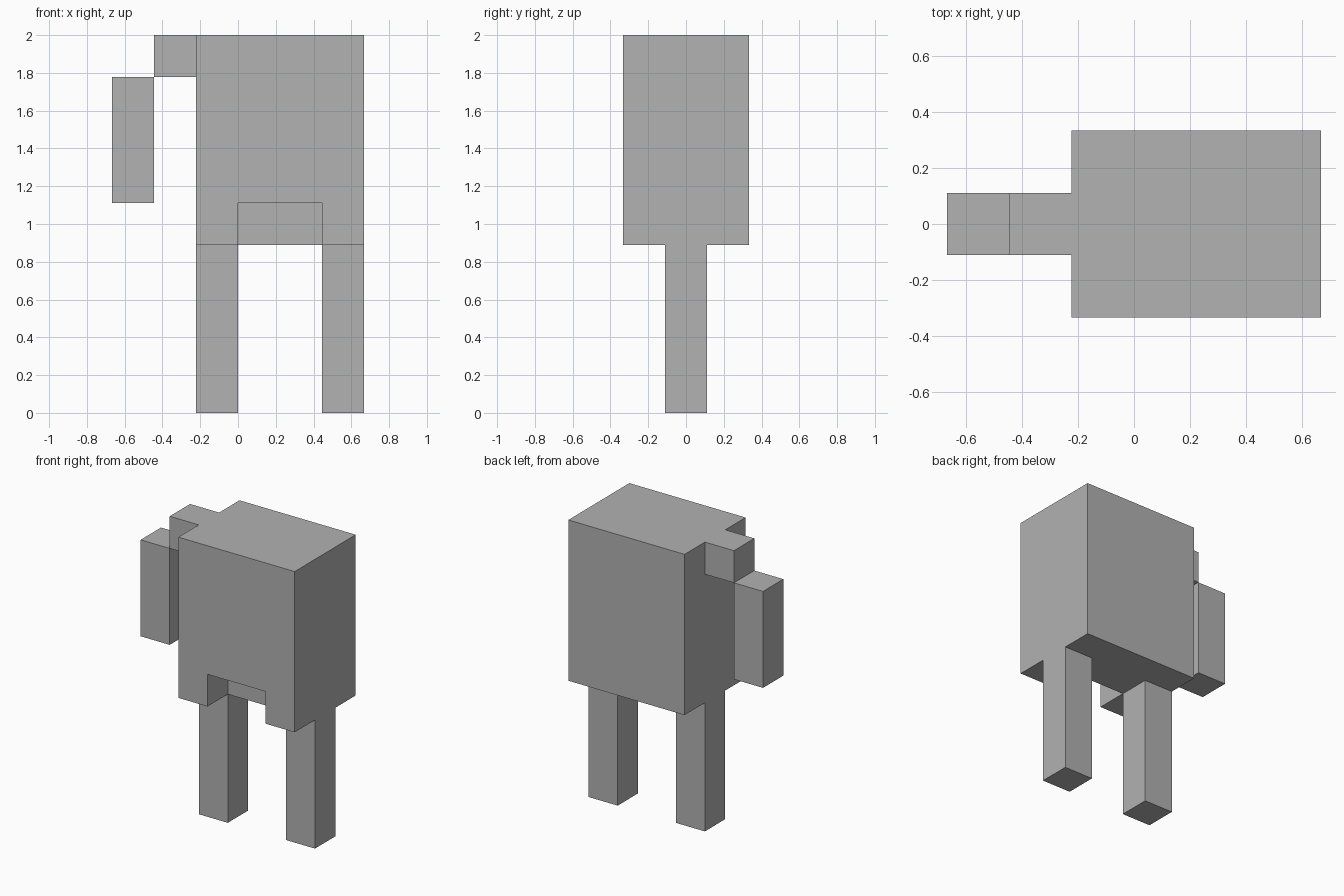
import bpy
from mathutils import Vector

if "Cube" in bpy.data.objects:
    bpy.data.objects.remove(bpy.data.objects["Cube"], do_unlink=True)

U = 2 / 9  # one block unit: the figure is nine units tall

grey = bpy.data.materials.new("plain_grey")
grey.use_nodes = True
colour = (0.445, 0.445, 0.445, 1)
grey.diffuse_color = colour
for node in grey.node_tree.nodes:
    if node.type == 'BSDF_PRINCIPLED':
        node.inputs["Base Color"].default_value = colour


def block(name, low, high):
    """Box between two corners given in block units."""
    low, high = Vector(low) * U, Vector(high) * U
    bpy.ops.mesh.primitive_cube_add(size=1, location=(low + high) / 2)
    obj = bpy.context.object
    obj.name = name
    obj.scale = high - low
    bpy.ops.object.transform_apply(location=False, rotation=False, scale=True)
    obj.data.materials.append(grey)
    return obj


# Body with a notch cut into the lower front edge
body = block("body", (-1, -1.5, 4), (3, 1.5, 9))
cutter = block("notch_cutter", (0, -2.5, 3), (2, -0.5, 5))
cutter.hide_render = True
notch = body.modifiers.new("notch", 'BOOLEAN')
notch.operation = 'DIFFERENCE'
notch.solver = 'EXACT'
notch.object = cutter
bpy.context.view_layer.objects.active = body
bpy.ops.object.modifier_apply(modifier=notch.name)
bpy.data.objects.remove(cutter, do_unlink=True)

# Legs
for side, x in (("right", -1), ("left", 2)):
    block(side + "_leg", (x, -0.5, 0), (x + 1, 0.5, 4))

# Single arm on the right side: shoulder, then the hanging forearm
block("right_shoulder", (-2, -0.5, 8), (-1, 0.5, 9))
block("right_forearm", (-3, -0.5, 5), (-2, 0.5, 8))
